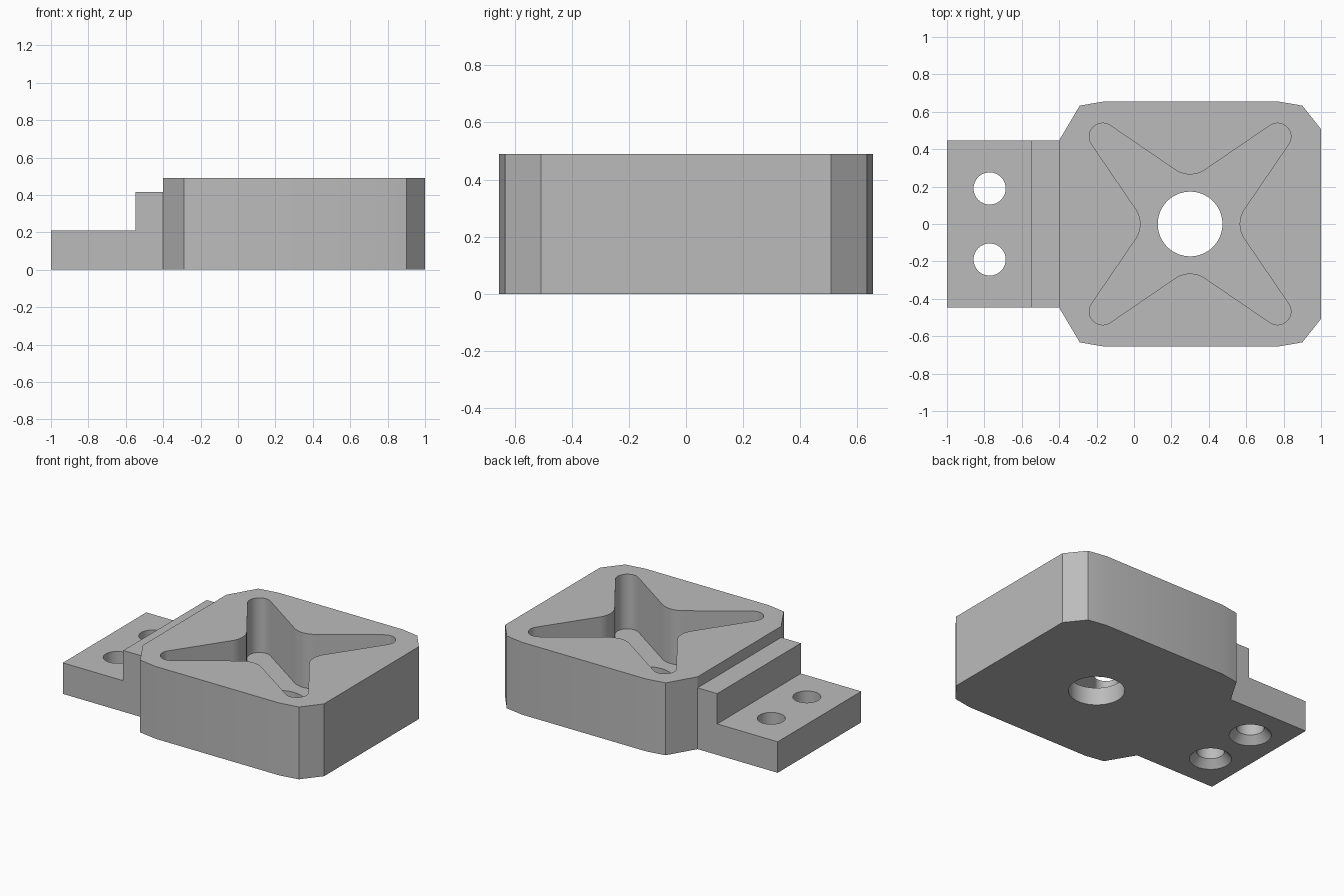
import bpy
import bmesh
from math import cos, sin, radians
from mathutils import Matrix, Vector

if "Cube" in bpy.data.objects:
    bpy.data.objects.remove(bpy.data.objects["Cube"], do_unlink=True)

grey = bpy.data.materials.new("plain grey")
grey.use_nodes = True
grey.diffuse_color = (0.5, 0.5, 0.5, 1)
grey.node_tree.nodes["Principled BSDF"].inputs["Base Color"].default_value = (0.5, 0.5, 0.5, 1)

HEIGHT, FLOOR = 0.49, 0.12
CENTRE_X = 0.30


def finish(bm, name):
    bmesh.ops.recalc_face_normals(bm, faces=bm.faces)
    mesh = bpy.data.meshes.new(name)
    bm.to_mesh(mesh)
    bm.free()
    mesh.materials.append(grey)
    obj = bpy.data.objects.new(name, mesh)
    bpy.context.collection.objects.link(obj)
    return obj


def prism(name, points, sweep):
    """Extrude a closed outline along the sweep vector."""
    bm = bmesh.new()
    face = bm.faces.new([bm.verts.new(p) for p in points])
    ext = bmesh.ops.extrude_face_region(bm, geom=[face])
    verts = [v for v in ext["geom"] if isinstance(v, bmesh.types.BMVert)]
    bmesh.ops.translate(bm, verts=verts, vec=sweep)
    return finish(bm, name)


def ring(radius, z, x, y, sides):
    return [(x + radius * cos(radians(360 * i / sides)),
             y + radius * sin(radians(360 * i / sides)), z) for i in range(sides)]


def lathe(name, x, y, levels, sides=48):
    """Round cutter from (radius, z) levels."""
    bm = bmesh.new()
    rings = [[bm.verts.new(p) for p in ring(r, z, x, y, sides)] for r, z in levels]
    for a, b in zip(rings, rings[1:]):
        for i in range(sides):
            j = (i + 1) % sides
            bm.faces.new((a[i], a[j], b[j], b[i]))
    bm.faces.new(rings[0])
    bm.faces.new(rings[-1])
    return finish(bm, name)


def arc(cx, cy, r, start, end, steps):
    angles = [radians(start + (end - start) * i / steps) for i in range(steps + 1)]
    return [Vector((cx + r * cos(a), cy + r * sin(a), 0)) for a in angles]


def cut(body, cutter):
    mod = body.modifiers.new("cut", 'BOOLEAN')
    mod.operation = 'DIFFERENCE'
    mod.solver = 'EXACT'
    mod.object = cutter
    bpy.context.view_layer.objects.active = body
    bpy.ops.object.modifier_apply(modifier=mod.name)
    bpy.data.objects.remove(cutter, do_unlink=True)


# Block and mounting tab share one mirrored outline
half = [(-1, 0.447), (-0.4, 0.447), (-0.29, 0.633), (-0.16, 0.655),
        (0.77, 0.655), (0.9, 0.633), (1, 0.507)]
outline = [(x, y, 0) for x, y in half] + [(x, -y, 0) for x, y in reversed(half)]
body = prism("mounting_block", outline, (0, 0, HEIGHT))

# Step the tab down in two levels
steps = [(-1.2, 0.21), (-0.547, 0.21), (-0.547, 0.415), (-0.4, 0.415), (-0.4, 0.7), (-1.2, 0.7)]
cut(body, prism("step_cutter", [(x, -0.8, z) for x, z in steps], (0, 1.6, 0)))

# Four-armed pocket: one waist and one rounded tip, turned four times
slope = 34.6
quarter = (arc(0, 0.405, 0.14, -90 - slope, -90 + slope, 12)
           + arc(0.467, 0.467, 0.072, 90 + slope, -slope, 20))
star = []
for k in range(4):
    turn = Matrix.Rotation(radians(-90 * k), 3, 'Z')
    star += [turn @ p + Vector((CENTRE_X, 0, FLOOR)) for p in quarter]
cut(body, prism("pocket_cutter", star, (0, 0, HEIGHT)))

# Centre bore through the pocket floor
cut(body, lathe("bore_cutter", CENTRE_X, 0, [(0.173, -0.1), (0.173, 0.3)], 64))

# Screw holes, countersunk from below
for y in (-0.19, 0.19):
    cut(body, lathe("screw_cutter", -0.772, y,
                    [(0.13, -0.1), (0.13, 0), (0.086, 0.05), (0.086, 0.4)]))

bpy.ops.object.select_all(action='DESELECT')
body.select_set(True)
bpy.context.view_layer.objects.active = body
bpy.ops.object.shade_smooth_by_angle(angle=radians(30))
